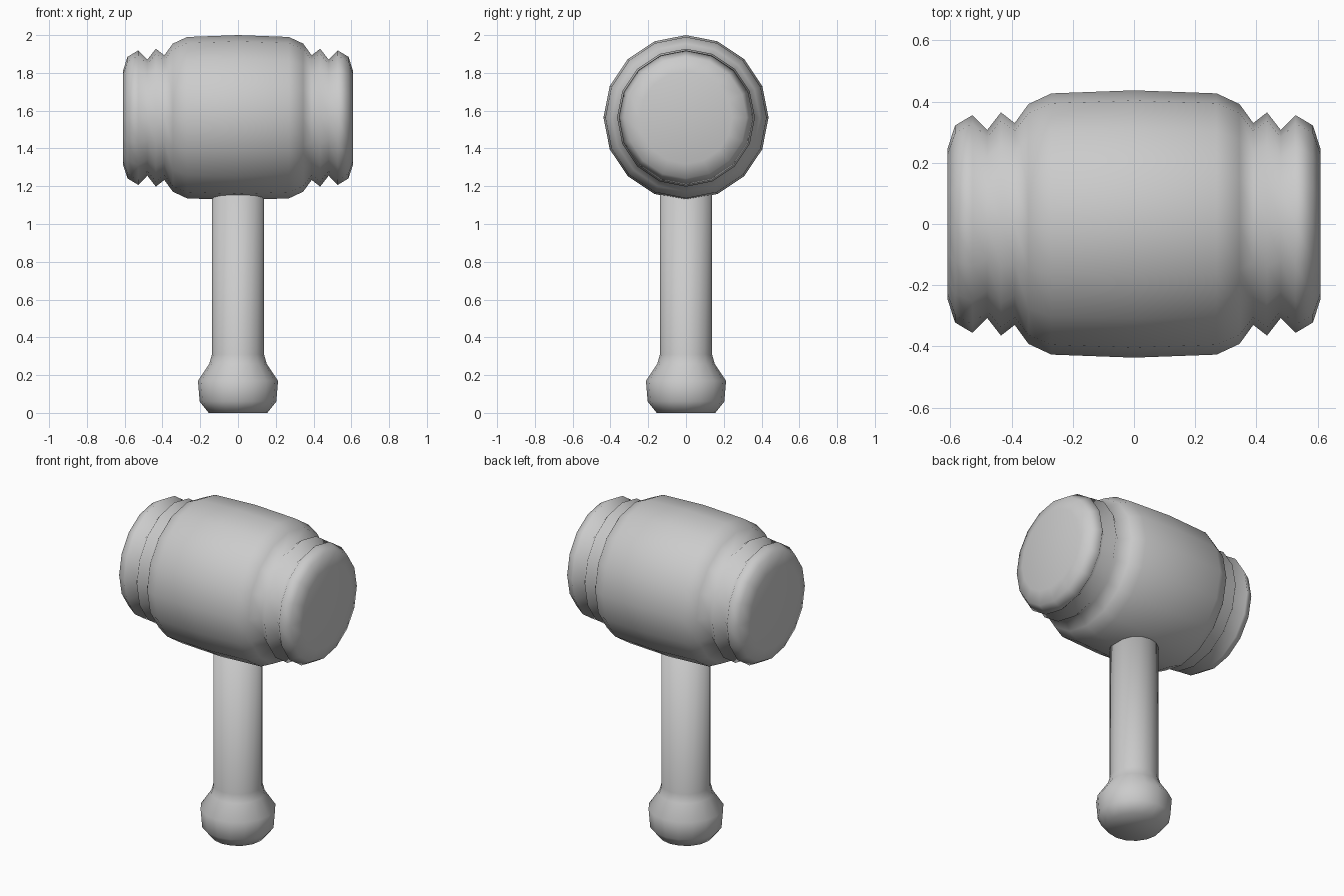
import bpy, bmesh, math
from mathutils import Matrix, Vector

cube = bpy.data.objects.get("Cube")
if cube:
    bpy.data.objects.remove(cube, do_unlink=True)

SIDES = 16

grey = bpy.data.materials.new("plain grey")
grey.use_nodes = True
colour = (0.6, 0.6, 0.6, 1)
grey.diffuse_color = colour
grey.node_tree.nodes["Principled BSDF"].inputs["Base Color"].default_value = colour


def lathe(name, profile, transform=Matrix()):
    """Turn (radius, height) points around z, cap both ends, then place the part."""
    bm = bmesh.new()
    rings = []
    for radius, height in profile:
        ring = []
        for i in range(SIDES):
            a = math.tau * i / SIDES
            ring.append(bm.verts.new((radius * math.cos(a), radius * math.sin(a), height)))
        rings.append(ring)
    for low, high in zip(rings, rings[1:]):
        for i in range(SIDES):
            j = (i + 1) % SIDES
            bm.faces.new((low[i], low[j], high[j], high[i]))
    bm.faces.new(rings[0][::-1])
    bm.faces.new(rings[-1])
    bm.transform(transform)
    bmesh.ops.recalc_face_normals(bm, faces=bm.faces)
    for face in bm.faces:
        face.smooth = True
    mesh = bpy.data.meshes.new(name)
    bm.to_mesh(mesh)
    bm.free()
    mesh.materials.append(grey)
    obj = bpy.data.objects.new(name, mesh)
    bpy.context.collection.objects.link(obj)
    return obj


# Barrel-shaped head: half profile from the middle to the striking face, mirrored
half = [(0.437, 0), (0.427, 0.27), (0.392, 0.345), (0.33, 0.39), (0.365, 0.435),
        (0.307, 0.48), (0.356, 0.528), (0.322, 0.585), (0.245, 0.61)]
head_profile = [(r, -h) for r, h in reversed(half[1:])] + half
lathe("mallet_head", head_profile,
      Matrix.Translation(Vector((0, 0, 1.563))) @ Matrix.Rotation(math.pi / 2, 4, 'Y'))

# Straight handle with a rounded grip knob at the bottom
lathe("handle", [(0.155, 0), (0.203, 0.06), (0.212, 0.17), (0.152, 0.26),
                 (0.138, 0.31), (0.138, 1.25)])
